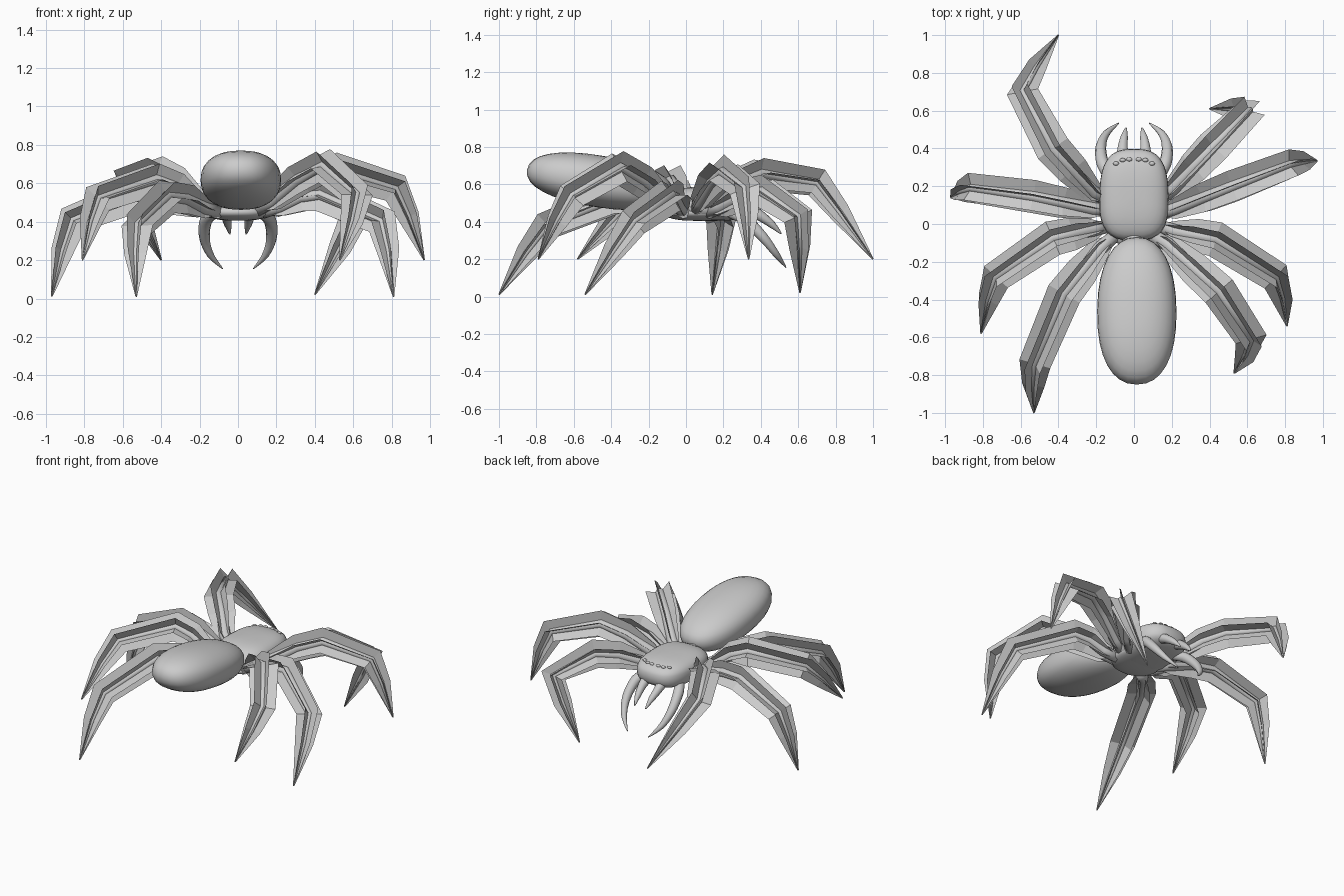
import bpy, bmesh, math
from mathutils import Vector, Matrix

if "Cube" in bpy.data.objects:
    bpy.data.objects.remove(bpy.data.objects["Cube"])


def finish(name, bm, smooth=True):
    me = bpy.data.meshes.new(name)
    bm.to_mesh(me)
    bm.free()
    for p in me.polygons:
        p.use_smooth = smooth
    ob = bpy.data.objects.new(name, me)
    bpy.context.collection.objects.link(ob)
    return ob


def tangents(pts):
    n = len(pts)
    out = []
    for i in range(n):
        a = (pts[i] - pts[max(i - 1, 0)]).normalized()
        b = (pts[min(i + 1, n - 1)] - pts[i]).normalized()
        out.append((a + b).normalized())
    return out


def frames(pts, side):
    for p, t in zip(pts, tangents(pts)):
        s = (side - t * side.dot(t)).normalized()
        yield p, s, s.cross(t).normalized()


def refine(pts, radii, steps):
    # Catmull-Rom smoothing of a path with radii
    P, R = [], []
    n = len(pts)
    for i in range(n - 1):
        a, b, c, d = (pts[max(i - 1, 0)], pts[i], pts[i + 1], pts[min(i + 2, n - 1)])
        for k in range(steps):
            u = k / steps
            P.append(0.5 * (2 * b + (c - a) * u + (2 * a - 5 * b + 4 * c - d) * u * u
                            + (3 * b - a - 3 * c + d) * u ** 3))
            R.append(radii[i] * (1 - u) + radii[i + 1] * u)
    return P + [pts[-1]], R + [radii[-1]]


def tube(name, pts, radii, side=Vector((0, 0, 1)), steps=1, n=10):
    pts, radii = refine([Vector(p) for p in pts], radii, steps)
    bm = bmesh.new()
    rings = []
    for (p, s, u), r in zip(frames(pts, side), radii):
        rings.append([bm.verts.new(p + (s * math.cos(a) + u * math.sin(a)) * r)
                      for a in (2 * math.pi * k / n for k in range(n))])
    for A, B in zip(rings, rings[1:]):
        for k in range(n):
            bm.faces.new((A[k], A[(k + 1) % n], B[(k + 1) % n], B[k]))
    bm.faces.new(rings[0])
    bm.faces.new(rings[-1])
    bmesh.ops.recalc_face_normals(bm, faces=bm.faces)
    return finish(name, bm)


def blob(name, centre, half, power=1.0, tilt=0.0, taper=0.0, seg=32):
    # rounded-box ellipsoid, long axis y, optional narrowing toward +y
    bm = bmesh.new()
    bmesh.ops.create_uvsphere(bm, u_segments=seg, v_segments=seg // 2, radius=1)
    for v in bm.verts:
        c = [math.copysign(abs(q) ** power, q) for q in (v.co.x, v.co.y, v.co.z)]
        w = 1 - taper * c[1]
        v.co = Vector((c[0] * half[0] * w, c[1] * half[1], c[2] * half[2] * w))
    bmesh.ops.transform(bm, verts=bm.verts, matrix=Matrix.Translation(centre)
                        @ Matrix.Rotation(tilt, 4, 'X'))
    return finish(name, bm)


# Body
HC, HH, HP = (0, 0.155, 0.497), (0.183, 0.243, 0.092), 0.7
blob("abdomen", (0.015, -0.46, 0.615), (0.21, 0.395, 0.138), 0.88, -0.16, 0.02)
blob("head_thorax", HC, HH, HP, 0, 0.04)
blob("underside_plate", (0, 0.06, 0.45), (0.17, 0.18, 0.045), 0.85)
blob("waist", (0, -0.09, 0.51), (0.06, 0.09, 0.05))

# Eyes (seated on the head surface), jaws and feelers, mirrored
for sx, tag in ((-1, "left"), (1, "right")):
    for i, (x, y) in enumerate(((0.025, 0.342), (0.06, 0.338), (0.095, 0.32))):
        e = 2 / HP
        rest = 1 - (x / HH[0]) ** e - ((y - HC[1]) / HH[1]) ** e
        z = HC[2] + HH[2] * max(rest, 0.01) ** (1 / e) - 0.002
        blob(f"eye_{tag}_{i}", (sx * x, y, z), (0.016, 0.011, 0.009), seg=12)
    tube(f"jaw_{tag}", [(sx * 0.06, 0.33, 0.47), (sx * 0.06, 0.40, 0.43),
                        (sx * 0.052, 0.46, 0.385), (sx * 0.042, 0.51, 0.335)],
         [0.038, 0.028, 0.02, 0.003], steps=4)
    tube(f"feeler_{tag}", [(sx * 0.12, 0.24, 0.45), (sx * 0.165, 0.32, 0.41),
                           (sx * 0.175, 0.41, 0.32), (sx * 0.145, 0.48, 0.23),
                           (sx * 0.08, 0.535, 0.155)],
         [0.032, 0.034, 0.028, 0.019, 0.002], side=Vector((1, 0, 0)), steps=5)

# Legs: inner tube plus three crossed bristle fins (root, hip, mid, elbow, tip)
legs = {
    "left_leg_1": ((-.13, .12, .46), (-.22, .17, .52), (-.43, .40, .655), (-.59, .70, .61), (-.40, 1.0, .20)),
    "left_leg_2": ((-.13, .07, .45), (-.22, .08, .48), (-.53, .145, .54), (-.86, .19, .41), (-.97, .14, .01)),
    "left_leg_3": ((-.13, -.01, .45), (-.22, -.03, .50), (-.43, -.075, .62), (-.73, -.28, .52), (-.81, -.58, .20)),
    "left_leg_4": ((-.10, -.06, .45), (-.18, -.13, .47), (-.37, -.37, .53), (-.525, -.74, .38), (-.53, -1.0, .01)),
    "right_leg_1": ((.13, .12, .45), (.21, .19, .48), (.42, .41, .56), (.61, .60, .43), (.40, .61, .02)),
    "right_leg_2": ((.13, .05, .46), (.22, .08, .51), (.52, .20, .665), (.82, .315, .575), (.97, .335, .20)),
    "right_leg_3": ((.13, -.01, .45), (.22, -.04, .48), (.43, -.08, .54), (.75, -.28, .40), (.81, -.54, .01)),
    "right_leg_4": ((.10, -.06, .46), (.18, -.11, .51), (.45, -.355, .69), (.62, -.61, .54), (.53, -.79, .20)),
}
widths = (0.012, 0.06, 0.088, 0.095, 0.085, 0.06, 0.004)
for name, path in legs.items():
    pts = [Vector(p) for p in path]
    side = (pts[2] - pts[0]).cross(pts[4] - pts[2]).normalized()
    # slightly bowed thigh and shin
    bow = (pts[3] - (pts[2] + pts[4]) / 2).normalized() * 0.012
    pts.insert(4, pts[3].lerp(pts[4], 0.42) + bow)
    pts.insert(2, pts[1].lerp(pts[2], 0.5) + Vector((0, 0, 0.018)))
    tube(name, pts, [0.035, 0.038, 0.033, 0.03, 0.022, 0.016, 0.003], side=side)
    bm = bmesh.new()
    for k in range(3):
        a = math.pi / 2 + k * math.pi / 3
        rows = []
        for (p, s, u), w in zip(frames(pts, side), widths):
            d = (s * math.cos(a) + u * math.sin(a)) * w
            rows.append([bm.verts.new(q) for q in (p - d, p, p + d)])
        for A, B in zip(rows, rows[1:]):
            for j in range(2):
                bm.faces.new((A[j], A[j + 1], B[j + 1], B[j]))
    finish(name + "_bristle_fins", bm, smooth=False)
